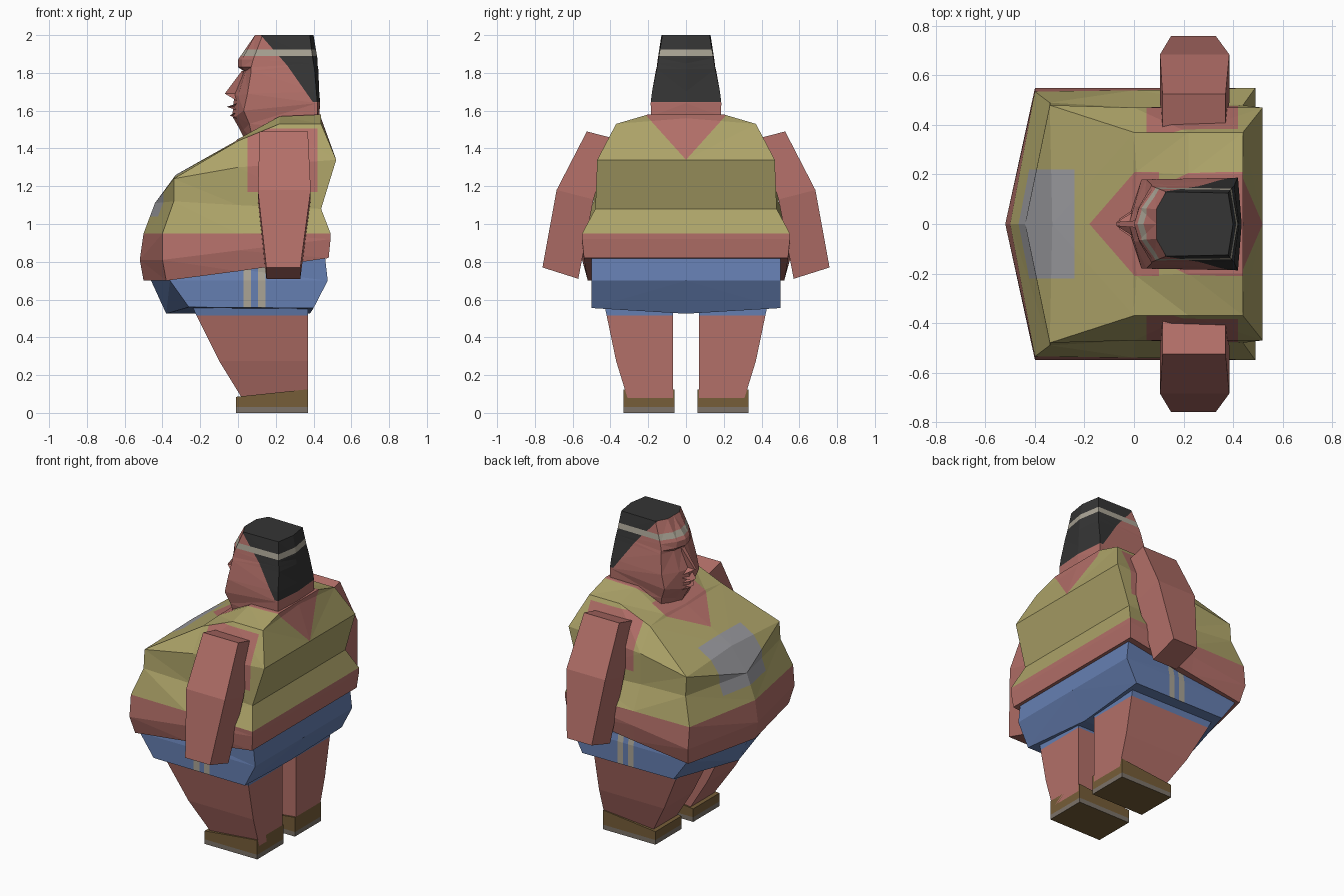
import bpy, bmesh

COLOURS = {
    "skin": (0.45, 0.16, 0.14, 1), "vest": (0.42, 0.37, 0.14, 1), "patch": (0.32, 0.32, 0.34, 1),
    "denim": (0.13, 0.21, 0.44, 1), "stripe": (0.40, 0.37, 0.30, 1), "hair": (0.035, 0.035, 0.035, 1),
    "leather": (0.18, 0.11, 0.04, 1), "sole": (0.20, 0.17, 0.14, 1),
}
PALETTE = list(COLOURS)
MATS = []
for key, rgba in COLOURS.items():
    m = bpy.data.materials.new(key)
    m.diffuse_color = rgba
    MATS.append(m)


def loft(name, rings, colour, cuts=()):
    """Skin closed rings, cut along planes (point, normal), colour faces by centre."""
    bm = bmesh.new()
    rows = [[bm.verts.new(p) for p in r] for r in rings]
    n = len(rows[0])
    for a, b in zip(rows, rows[1:]):
        for i in range(n):
            j = (i + 1) % n
            bm.faces.new((a[i], a[j], b[j], b[i]))
    bm.faces.new(rows[0])
    bm.faces.new(rows[-1])
    bmesh.ops.recalc_face_normals(bm, faces=bm.faces)
    bmesh.ops.triangulate(bm, faces=bm.faces)
    for co, no in cuts:
        bmesh.ops.bisect_plane(bm, geom=bm.verts[:] + bm.edges[:] + bm.faces[:],
                               plane_co=co, plane_no=no, dist=1e-5)
    for f in bm.faces:
        c = f.calc_center_median()
        f.material_index = PALETTE.index(colour(c.x, abs(c.y), c.z))
    bmesh.ops.dissolve_limit(bm, angle_limit=0.01, verts=bm.verts, edges=bm.edges,
                             delimit={'MATERIAL'})
    me = bpy.data.meshes.new(name)
    bm.to_mesh(me)
    bm.free()
    for m in MATS:
        me.materials.append(m)
    ob = bpy.data.objects.new(name, me)
    bpy.context.collection.objects.link(ob)
    return ob


def sym(half):
    """Complete a half ring running from front centre to back centre."""
    return half + [(x, -y, z) for x, y, z in half[-2:0:-1]]


def box_ring(x0, x1, yi, yo, zi, zo, s):
    """Rectangle with inner/outer y and z, placed on side s."""
    return [(x0, s * yi, zi), (x1, s * yi, zi), (x1, s * yo, zo), (x0, s * yo, zo)]


# torso: belly, chest ledge, shoulders, neckline
torso = [
    [(-.50, 0, .70), (-.38, .52, .70), (0, .53, .75), (.48, .54, .82), (.48, 0, .82)],
    [(-.52, 0, .81), (-.40, .55, .81), (0, .55, .86), (.49, .55, .92), (.49, 0, .92)],
    [(-.50, 0, .95), (-.40, .535, .95), (0, .54, .95), (.49, .55, .95), (.49, 0, .95)],
    [(-.44, 0, 1.11), (-.34, .49, 1.12), (0, .47, 1.10), (.44, .48, 1.08), (.44, 0, 1.08)],
    [(-.33, 0, 1.26), (-.34, .48, 1.24), (0, .47, 1.30), (.52, .47, 1.34), (.52, 0, 1.34)],
    [(-.01, 0, 1.44), (0, .37, 1.44), (.22, .37, 1.53), (.44, .37, 1.53), (.44, 0, 1.56)],
    [(0, 0, 1.45), (.01, .21, 1.455), (.22, .20, 1.57), (.44, .20, 1.58), (.44, 0, 1.58)],
]


def torso_colour(x, y, z):
    if z < .95:
        return "skin"
    if x < -.24 and y < .22 and z > 1.04:
        return "patch"
    if .05 < x < .42 and y > .37 and 1.17 < z < 1.505:
        return "skin"
    if x < .1 and z > 1.3 and y < .21 and y < (x + .18) * 1.15:
        return "skin"
    if x >= .1 and y < .21 and z > 1.345 and y < (z - 1.34) * .9:
        return "skin"
    return "vest"


cuts = [((0, 0, z), (0, 0, 1)) for z in (1.04, 1.17, 1.505)]
cuts += [((x, 0, 0), (1, 0, 0)) for x in (-.24, .05, .1, .42)]
for s in (1, -1):
    cuts += [((0, s * .21, 0), (0, 1, 0)), ((0, s * .22, 0), (0, 1, 0)),
             ((-.18, 0, 0), (1.15, -s, 0)), ((0, 0, 1.34), (0, -s, .9))]
loft("torso", [sym(r) for r in torso], torso_colour, cuts)

# shorts with side stripes
shorts = [
    [(-.36, 0, .80), (-.30, .48, .80), (.46, .50, .83), (.46, 0, .83)],
    [(-.46, 0, .70), (-.36, .50, .70), (.475, .50, .70), (.475, 0, .70)],
    [(-.38, 0, .525), (-.26, .50, .56), (.40, .50, .555), (.38, 0, .525)],
]
loft("shorts", [sym(r) for r in shorts],
     lambda x, y, z: "stripe" if y > .47 and (.03 < x < .07 or .105 < x < .145) else "denim",
     [((x, 0, 0), (1, 0, 0)) for x in (.03, .07, .105, .145)])

# head with hair and headband
head = [
    [(.05, 0, 1.42), (.06, .06, 1.43), (.08, .15, 1.44), (.42, .185, 1.50), (.43, 0, 1.50)],
    [(.01, 0, 1.50), (.03, .06, 1.50), (.06, .165, 1.53), (.42, .185, 1.57), (.43, 0, 1.57)],
    [(-.03, 0, 1.57), (-.01, .06, 1.57), (.03, .18, 1.60), (.42, .187, 1.64), (.435, 0, 1.64)],
    [(-.02, 0, 1.68), (0, .07, 1.68), (.05, .18, 1.69), (.415, .18, 1.70), (.43, 0, 1.70)],
    [(.03, 0, 1.81), (.04, .07, 1.81), (.07, .16, 1.81), (.405, .155, 1.82), (.425, 0, 1.82)],
    [(0, 0, 1.83), (.02, .07, 1.83), (.07, .155, 1.83), (.40, .15, 1.85), (.42, 0, 1.85)],
    [(0, 0, 1.87), (.02, .065, 1.87), (.08, .15, 1.87), (.395, .145, 1.88), (.42, 0, 1.88)],
    [(.09, 0, 2.0), (.09, .06, 2.0), (.13, .13, 2.0), (.38, .125, 2.0), (.40, 0, 2.0)],
]


def head_colour(x, y, z):
    if 1.89 < z < 1.925:
        return "stripe"
    k = 1.84 - z
    if z > 1.995 or (z > 1.645 and x > min(.26 + k * .875, .26 + k * .7)):
        return "hair"
    return "skin"


loft("head", [sym(r) for r in head], head_colour,
     [((0, 0, z), (0, 0, 1)) for z in (1.645, 1.89, 1.925)]
     + [((.26, 0, 1.84), (1, 0, k)) for k in (.875, .7)])

# nose and lips as small wedges
loft("nose", [[(.02, -.015, 1.81), (.02, .015, 1.81), (.04, 0, 1.81)],
              [(-.07, -.008, 1.69), (-.07, .008, 1.69), (.04, 0, 1.69)],
              [(-.01, -.045, 1.655), (-.01, .045, 1.655), (.04, 0, 1.655)]],
     lambda x, y, z: "skin")
for label, z, tip in (("upper_lip", 1.62, -.06), ("lower_lip", 1.575, -.045)):
    loft(label, [[(0, -.06, z + .02), (0, .06, z + .02), (.03, 0, z + .02)],
                 [(tip, -.02, z), (tip, .02, z), (.03, 0, z)],
                 [(0, -.06, z - .02), (0, .06, z - .02), (.03, 0, z - .02)]],
         lambda x, y, z: "skin")

for s, side in ((1, "left"), (-1, "right")):
    # arms
    loft(side + "_arm", [
        box_ring(.115, .37, .39, .525, 1.455, 1.49, s),
        box_ring(.105, .385, .49, .685, 1.13, 1.18, s),
        box_ring(.15, .33, .57, .76, .71, .77, s)], lambda x, y, z: "skin")
    # legs, denim at the very top
    loft(side + "_leg", [
        box_ring(-.24, .37, .07, .43, .56, .56, s),
        box_ring(-.22, .37, .07, .42, .515, .515, s),
        box_ring(-.10, .37, .07, .37, .275, .275, s),
        box_ring(.02, .37, .07, .31, .08, .08, s)],
        lambda x, y, z: "denim" if z > .515 else "skin")
    # shoes with a sole band
    loft(side + "_shoe", [
        [(x, s * y, z) for x, y, z in ((-.01, .06, zf), (.37, .06, zb), (.37, .33, zb), (-.01, .33, zf))]
        for zf, zb in ((0, 0), (.03, .03), (.085, .125))],
        lambda x, y, z: "sole" if .001 < z < .03 else "leather")
